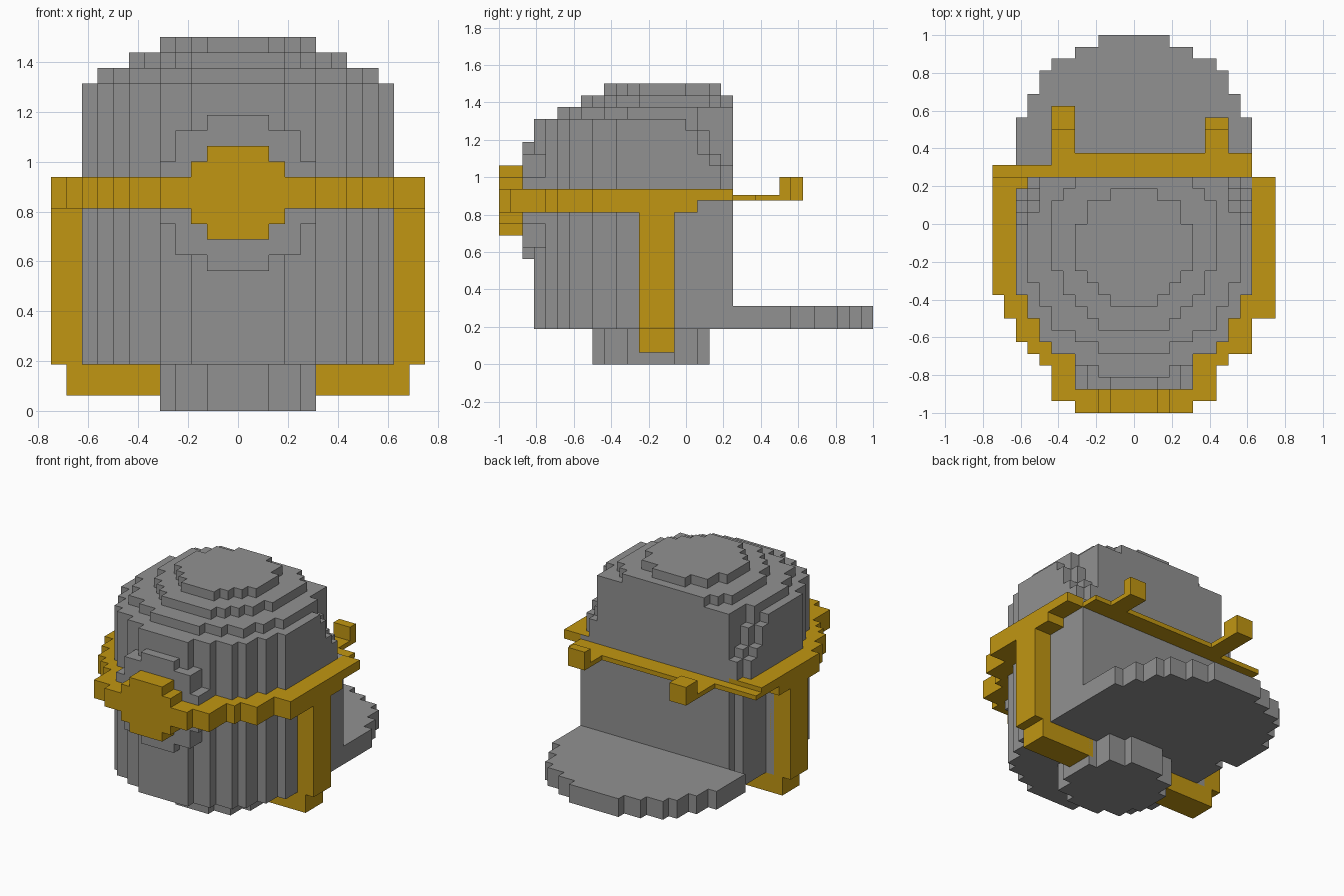
import bpy
import bmesh

cube = bpy.data.objects.get("Cube")
if cube:
    bpy.data.objects.remove(cube, do_unlink=True)

U = 1 / 16  # size of one block


def material(name, rgb):
    m = bpy.data.materials.new(name)
    m.use_nodes = True
    m.diffuse_color = (*rgb, 1)
    m.node_tree.nodes["Principled BSDF"].inputs["Base Color"].default_value = (*rgb, 1)
    return m


GREY = material("grey", (0.283, 0.283, 0.283))
GOLD = material("gold", (0.533, 0.305, 0.006))


def outline(rows):
    """Stepped outline from rows of (start, end, left, right)."""
    left, right = [], []
    for a, b, l, r in rows:
        for side, x in ((left, l), (right, r)):
            if len(side) > 1 and side[-1][0] == x:
                side[-1] = (x, b)
            else:
                side += [(x, a), (x, b)]
    return right + left[::-1]


def sym(start, *steps):
    """Symmetric rows from (end, half width) steps."""
    rows = []
    for end, half in steps:
        rows.append((start, end, -half, half))
        start = end
    return rows


def build(name, mat, prisms, upright=False):
    """Extrude each (rows, low, high); upright prisms run along y."""
    bm = bmesh.new()
    for rows, lo, hi in prisms:
        def place(x, v, h):
            return (x * U, h * U, v * U) if upright else (x * U, v * U, h * U)
        face = bm.faces.new([bm.verts.new(place(x, v, lo)) for x, v in outline(rows)])
        ext = bmesh.ops.extrude_face_region(bm, geom=[face])
        top = [g for g in ext["geom"] if isinstance(g, bmesh.types.BMVert)]
        d = (hi - lo) * U
        bmesh.ops.translate(bm, verts=top, vec=(0, d, 0) if upright else (0, 0, d))
    bmesh.ops.recalc_face_normals(bm, faces=bm.faces)
    me = bpy.data.meshes.new(name)
    bm.to_mesh(me)
    bm.free()
    me.materials.append(mat)
    ob = bpy.data.objects.new(name, me)
    bpy.context.collection.objects.link(ob)
    return ob


# Rounded front shared by all levels of the main body
front = sym(-13, (-12, 3), (-11, 5), (-10, 7), (-8, 8), (-6, 9), (-1, 10))

# Main body: lower block, then upper levels whose back corners step forward
levels = [(front + [(-1, 3, -9, 10), (3, 4, -8, 10)], 3, 15)]
for z0, z1, y in ((15, 17, 3), (17, 18, 2), (18, 20, 1), (20, 21, 0)):
    steps = [(y, 10), (y + 1, 9)] + ([(4, 8)] if y < 3 else [])
    levels.append((front + sym(-1, *steps), z0, z1))
build("body", GREY, levels)

# Stepped dome
build("dome", GREY, [
    (sym(-11, (-10, 3), (-9, 5), (-7, 7), (-5, 8), (1, 9), (4, 8)), 21, 22),
    (sym(-9, (-8, 3), (-7, 4), (-6, 5), (-4, 6), (2, 7), (3, 6), (4, 5)), 22, 23),
    (sym(-7, (-6, 2), (-5, 3), (-4, 4), (0, 5), (2, 4), (3, 2)), 23, 24)])

# Rear brim and round foot
build("brim", GREY, [(sym(4, (9, 10), (11, 9), (13, 8), (14, 7), (15, 5), (16, 3)), 3, 5)])
build("neck", GREY, [(sym(-8, (-7, 2), (-5, 4), (-1, 5), (1, 4), (2, 2)), 0, 3)])

# Front disc and the gold boss on it
build("front_disc", GREY,
      [(sym(9, (10, 2), (12, 4), (16, 5), (18, 4), (19, 2)), -14, -11)], upright=True)
build("front_boss", GOLD,
      [(sym(11, (12, 2), (16, 3), (17, 2)), -16, -14)], upright=True)

# Band around the body
build("band", GOLD, [
    (sym(-16, (-15, 5), (-14, 7)), 13, 15),
    ([(-14, -12, -7, -4), (-12, -11, -8, -4), (-11, -10, -9, -6),
      (-10, -8, -10, -7), (-8, -6, -11, -8), (-6, 1, -12, -8)], 13, 15),
    ([(-14, -12, 4, 7), (-12, -11, 4, 8), (-11, -10, 6, 10),
      (-10, -8, 7, 10), (-8, 1, 8, 12)], 13, 15),
    ([(1, 4, -12, -8)], 14, 15),
    ([(1, 4, 8, 12)], 14, 15)])

# Rear bar with two hooks
build("rear_bar", GOLD, [([(4, 5, -12, 10), (5, 6, -7, 10)], 14, 14.5)])
for name, x, end in (("right_hook", -7, 10), ("left_hook", 6, 9)):
    build(name, GOLD, [([(6, 8, x, x + 2)], 14, 14.5), ([(8, end, x, x + 2)], 14, 16)])

# Side straps turning in beneath the body
for name, s in (("right_strap", -1), ("left_strap", 1)):
    def span(a, b):
        return tuple(sorted((s * a, s * b)))
    build(name, GOLD, [([(1, 3, *span(4.5, 11))], -4, -1),
                       ([(3, 13, *span(9.5, 12))], -4, -1)], upright=True)
